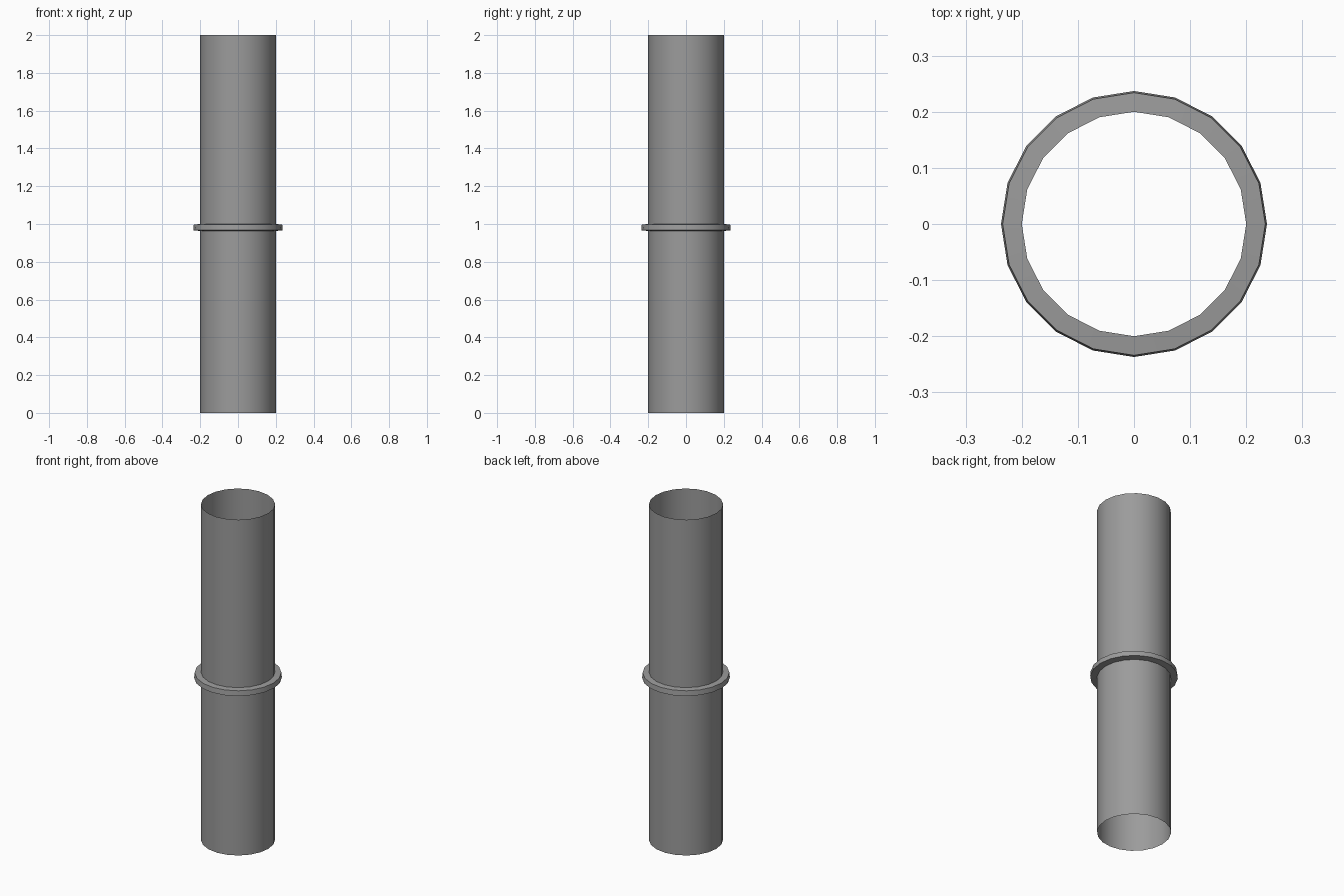
import bpy, bmesh
from math import cos, sin, pi, radians

if "Cube" in bpy.data.objects:
    bpy.data.objects.remove(bpy.data.objects["Cube"])

SIDES = 20

# Dark grey metal
metal = bpy.data.materials.new("dark_grey")
metal.diffuse_color = (0.33, 0.33, 0.33, 1)
metal.use_nodes = True
metal.node_tree.nodes["Principled BSDF"].inputs["Base Color"].default_value = metal.diffuse_color


def lathe(name, profile):
    """Revolve (radius, z) points, listed bottom to top on the outside, about z."""
    bm = bmesh.new()
    rings = [[bm.verts.new((r * cos(2 * pi * i / SIDES), r * sin(2 * pi * i / SIDES), z))
              for i in range(SIDES)] for r, z in profile]
    for low, high in zip(rings, rings[1:]):
        for i in range(SIDES):
            j = (i + 1) % SIDES
            bm.faces.new((low[i], low[j], high[j], high[i]))
    mesh = bpy.data.meshes.new(name)
    bm.to_mesh(mesh)
    bm.free()
    mesh.materials.append(metal)
    obj = bpy.data.objects.new(name, mesh)
    bpy.context.collection.objects.link(obj)
    bpy.ops.object.select_all(action='DESELECT')
    obj.select_set(True)
    bpy.context.view_layer.objects.active = obj
    bpy.ops.object.shade_smooth_by_angle(angle=radians(30))
    return obj


# Open, thin-walled pipe
lathe("pipe", [(0.2, 0), (0.2, 2)])

# Slim collar around the middle, with slightly sloped faces
lathe("collar", [(0.2, 0.963), (0.237, 0.967), (0.234, 0.997), (0.2, 1.0)])
